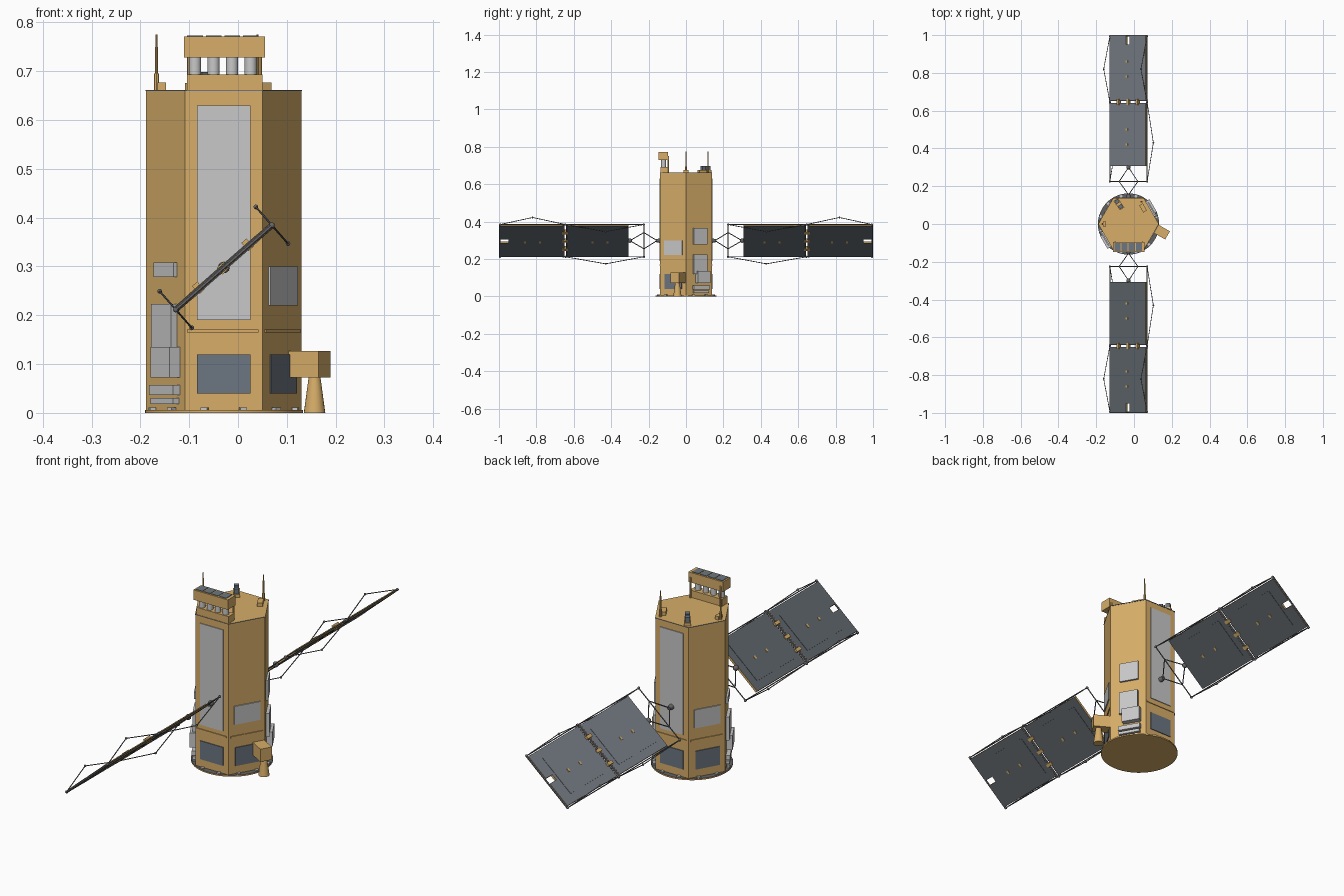
import bpy, bmesh
from math import radians, cos, sin, pi
from mathutils import Matrix, Vector

cube = bpy.data.objects.get("Cube")
if cube:
    bpy.data.objects.remove(cube)


def material(name, r, g, b):
    m = bpy.data.materials.new(name)
    m.use_nodes = True
    m.diffuse_color = (r, g, b, 1)
    m.node_tree.nodes["Principled BSDF"].inputs["Base Color"].default_value = (r, g, b, 1)
    return m


GOLD = material("gold foil", .68, .42, .14)
PALE = material("pale grey", .58, .58, .58)
SLATE = material("slate panel", .15, .18, .22)
CELL = material("dark solar cell", .115, .135, .15)
CELL_LIGHT = material("light solar cell", .2, .22, .255)
STEEL = material("steel rod", .14, .14, .15)
UNDER = material("base grey", .12, .12, .12)

AXIS_X = -.029        # body axis
APOTHEM = .138
CENTRE = Matrix.Translation((AXIS_X, 0, 0))


def finish(name, bm, mats, matrix=Matrix(), rule=None, smooth=False):
    bm.transform(matrix)
    bmesh.ops.recalc_face_normals(bm, faces=bm.faces)
    bm.normal_update()
    if rule:
        for f in bm.faces:
            f.material_index = rule(f.normal)
    me = bpy.data.meshes.new(name)
    bm.to_mesh(me)
    bm.free()
    for m in mats:
        me.materials.append(m)
    ob = bpy.data.objects.new(name, me)
    bpy.context.scene.collection.objects.link(ob)
    if smooth:
        bpy.ops.object.select_all(action='DESELECT')
        bpy.context.view_layer.objects.active = ob
        ob.select_set(True)
        bpy.ops.object.shade_smooth_by_angle(angle=radians(40))
    return ob


def box(name, lo, hi, mat, matrix=Matrix()):
    lo, hi = Vector(lo), Vector(hi)
    bm = bmesh.new()
    bmesh.ops.create_cube(bm, size=1, matrix=Matrix.Translation((lo + hi) / 2) @ Matrix.Diagonal((*(hi - lo), 1)))
    return finish(name, bm, [mat], matrix)


def tube(name, a, b, r, mat, r2=None, sides=8, mats=None, rule=None):
    a, b = Vector(a), Vector(b)
    d = b - a
    bm = bmesh.new()
    bmesh.ops.create_cone(bm, cap_ends=True, segments=sides, radius1=r, radius2=r if r2 is None else r2, depth=d.length)
    m = Matrix.Translation((a + b) / 2) @ d.to_track_quat('Z', 'Y').to_matrix().to_4x4()
    return finish(name, bm, mats or [mat], m, rule, sides > 6)


def ball(name, p, r, mat):
    bm = bmesh.new()
    bmesh.ops.create_uvsphere(bm, u_segments=10, v_segments=6, radius=r)
    return finish(name, bm, [mat], Matrix.Translation(p), smooth=True)


def prism(name, pts, half, mats, matrix, rule=None):
    bm = bmesh.new()
    f = bm.faces.new([bm.verts.new((x, y, -half)) for x, y in pts])
    top = bmesh.ops.extrude_face_region(bm, geom=[f])["geom"]
    bmesh.ops.translate(bm, vec=(0, 0, 2 * half), verts=[v for v in top if isinstance(v, bmesh.types.BMVert)])
    return finish(name, bm, mats, matrix, rule)


def on_face(angle):
    """Frame on a hull face: x outward, y along the face, z up."""
    return CENTRE @ Matrix.Rotation(radians(angle), 4, 'Z') @ Matrix.Translation((APOTHEM, 0, 0))


# --- hull: hexagonal prism on a round base
hexagon = [(.159 * cos(k * pi / 3), .159 * sin(k * pi / 3)) for k in range(6)]
prism("hull", hexagon, .327, [GOLD], CENTRE @ Matrix.Translation((0, 0, .332)))
prism("hull_top_rim", [(x * 1.008, y * 1.008) for x, y in hexagon], .0015, [SLATE, GOLD],
      CENTRE @ Matrix.Translation((0, 0, .6605)), lambda n: 1 if n.z > .5 else 0)
tube("base_plate", (AXIS_X, 0, 0), (AXIS_X, 0, .006), .162, None, sides=48,
     mats=[GOLD, UNDER], rule=lambda n: 1 if n.z < -.5 else 0)
for k in range(12):
    m = CENTRE @ Matrix.Rotation((k + .5) * pi / 6, 4, 'Z')
    box("base_clamp", (.146, -.007, .005), (.158, .007, .011), PALE, m)

# --- face equipment, repeated half a turn round
for turn, side in ((0, "front"), (180, "back")):
    f = on_face(turn - 90)
    box(side + "_radiator", (-.002, -.055, .19), (.003, .055, .63), PALE, f)
    box(side + "_lower_panel", (-.002, -.055, .04), (.003, .055, .12), SLATE, f)
    box(side + "_ledge", (-.002, -.075, .165), (.003, .071, .171), GOLD, f)
    f = on_face(turn - 30)
    box(side + "_side_panel", (-.002, -.055, .22), (.004, .058, .30), PALE, f)
    box(side + "_side_lower_panel", (-.002, -.05, .04), (.003, .055, .12), SLATE, f)
    box(side + "_side_ledge", (-.002, -.071, .165), (.003, .071, .171), GOLD, f)
    f = on_face(turn - 150)
    top = .308 if turn == 0 else .365
    for n, (t0, t1, z0, z1, d) in enumerate([(-.035, .047, .278, top, .008), (-.037, .046, .12, .223, .013),
                                             (-.02, .058, .072, .135, .024), (-.04, .058, .037, .057, .016),
                                             (-.037, .055, .018, .031, .014)]):
        box(f"{side}_equipment_box_{n + 1}", (-.002, t0, z0), (d, t1, z1), PALE, f)

# --- side sensor with its downward horn
f = on_face(-30)
box("sensor_box", (-.002, .026, .072), (.071, .076, .127), GOLD, f)
tube("sensor_horn", f @ Vector((.046, .053, 0)), f @ Vector((.046, .053, .074)), .022, GOLD, .012, 20)

# --- roof instrument: plinth, four barrels, head with windows
box("instrument_plinth", (-.104, -.137, .66), (.05, -.098, .693), GOLD)
box("instrument_head", (-.111, -.148, .728), (.055, -.095, .771), GOLD)
for n in range(4):
    x = -.088 + n * .038
    tube("instrument_barrel", (x, -.12, .692), (x, -.12, .73), .0125, PALE, sides=20)
    box("head_window", (x - .016, -.142, .77), (x + .016, -.101, .773), SLATE)
for x in (-.1, .045):
    tube("instrument_post", (x, -.095, .66), (x, -.095, .75), .004, GOLD)

# --- roof antennas and small units
for x, y in ((-.167, 0), (.04, .118)):
    tube("antenna_foot", (x, y, .66), (x, y, .695), .0055, GOLD)
    tube("antenna_mast", (x, y, .69), (x, y, .75), .0035, GOLD)
    tube("antenna_tip", (x, y, .75), (x, y, .775), .002, GOLD)
box("antenna_block", (-.165, -.014, .66), (-.148, .014, .677), GOLD)
roof = Matrix.Translation((.048, .085, .66)) @ Matrix.Rotation(radians(30), 4, 'Z')
box("roof_unit", (-.011, -.022, 0), (.011, .022, .017), GOLD, roof)
roof = Matrix.Translation((-.08, .105, .66)) @ Matrix.Rotation(radians(35), 4, 'Z')
box("roof_tracker_base", (-.014, -.03, 0), (.014, .03, .016), GOLD, roof)
for y in (-.016, .016):
    box("roof_tracker", (-.01, y - .01, .015), (.01, y + .01, .038), SLATE, roof)

# --- tilted solar wings
TILT = radians(41.2)
across = Vector((cos(TILT), 0, sin(TILT)))
normal = Vector((-sin(TILT), 0, cos(TILT)))
HUB = Vector((AXIS_X, 0, .298))
EDGE = .131
for s, cell in ((-1, CELL), (1, CELL_LIGHT)):
    # local frame: x across the wing, y outboard, z along the panel normal
    wing = Matrix((across, (0, s, 0), normal)).transposed().to_4x4()
    wing.translation = HUB

    def rule(n):
        d = n.dot(normal)
        return 1 if d > .9 else 2 if d < -.9 else 0

    def rod(name, a, b, r=.0024):
        tube(name, wing @ Vector(a), wing @ Vector(b), r, STEEL, sides=6)

    w = .125
    inner = [(-w, .308), (w, .308), (w, .64), (-w, .64)]
    outer = [(-w, .652), (w, .652), (w, .994), (.013, .994), (.013, .95), (-.013, .95), (-.013, .994), (-w, .994)]
    for name, pts in (("inner_panel", inner), ("outer_panel", outer)):
        prism(name, pts, .005, [GOLD, cell, CELL], wing, rule)
    for y0, y1 in ((.345, .605), (.69, .935)):
        for z in (-.0055, .0055):
            box("cell_sheet", (-.09, y0, z - .001), (.09, y1, z + .001), cell if z > 0 else CELL, wing)
    for x in (-.067, 0, .067):
        box("panel_hinge", (x - .007, .63, -.008), (x + .007, .662, .014 if x else .009), GOLD, wing)
    for y in (.42, .5, .78, .86):
        box("panel_stud", (-.012, y - .005, -.009), (.002, y + .005, .009), GOLD, wing)
    rod("hinge_bar_inner", (-EDGE, .636, 0), (EDGE, .636, 0), .006)
    rod("hinge_bar_outer", (-EDGE, .656, 0), (EDGE, .656, 0), .006)
    rod("wing_end_bar", (-EDGE, .996, 0), (EDGE, .996, 0), .004)

    # yoke: diamond and cross bar
    rod("yoke_bar", (-EDGE, .225, 0), (EDGE, .225, 0))
    for x in (-.066, .066):
        rod("yoke_root", (0, .155, 0), (x, .225, 0))
        rod("yoke_tip", (x, .225, 0), (0, .3, 0))
    tube("yoke_mount", wing @ Vector((0, .135, 0)), wing @ Vector((0, .16, 0)), .013, STEEL, .008, 16)
    ball("yoke_joint", wing @ Vector((0, .3, 0)), .012, STEEL)

    # edge rods and kinked braces, below the inner and above the outer panel
    for x in (-EDGE, EDGE):
        rod("edge_rod", (x, .225, 0), (x, .998, 0))
        for y0, ym, y1, z in ((.225, .43, .645, -.05), (.645, .82, .994, .05)):
            rod("brace_a", (x, y0, 0), (x, ym, z), .002)
            rod("brace_b", (x, ym, z), (x, y1, 0), .002)
            ball("brace_joint", wing @ Vector((x, ym, z)), .005, STEEL)
        for y in (.225, .645, .994):
            ball("edge_joint", wing @ Vector((x, y, 0)), .006, STEEL)
